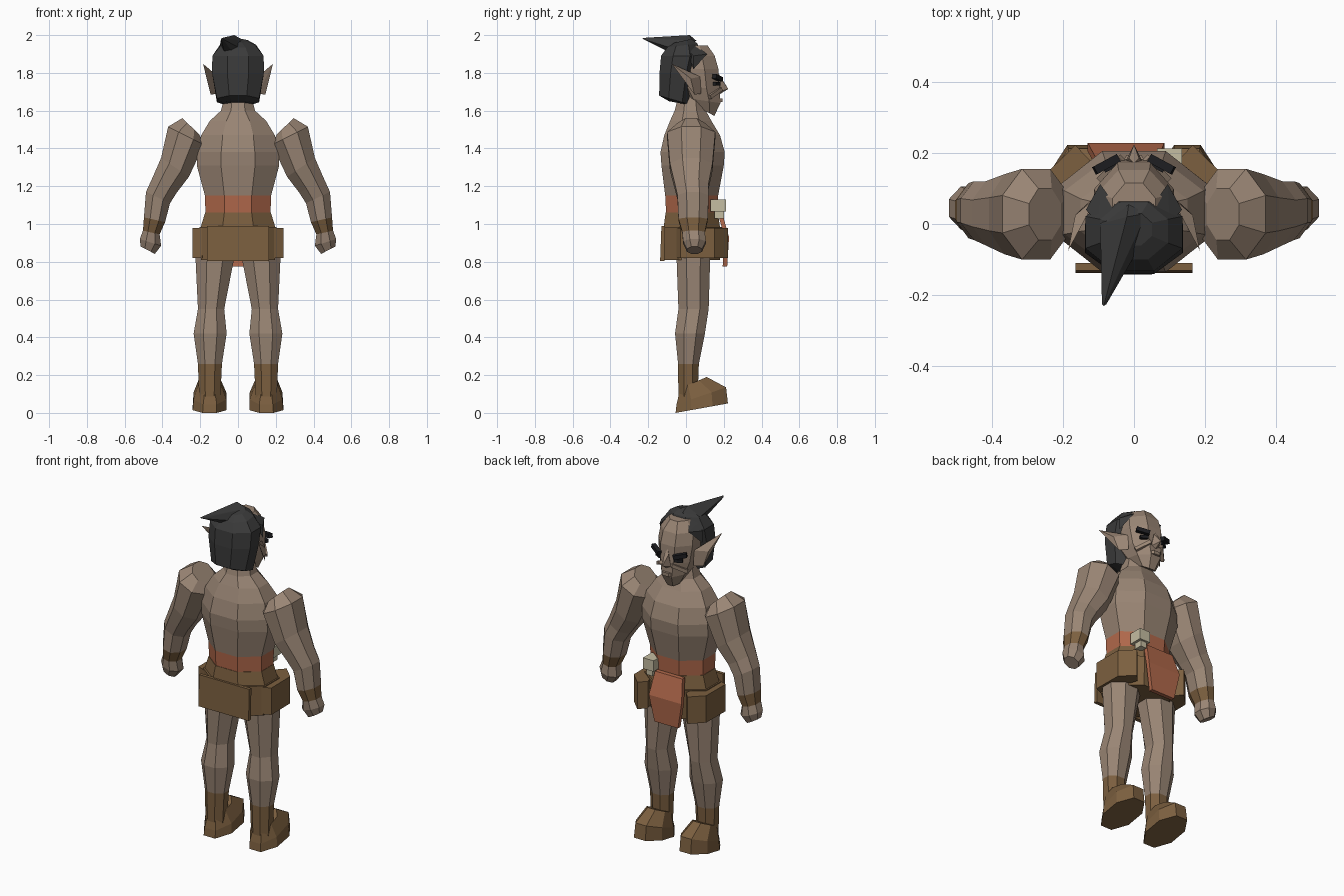
import bpy, bmesh, math
from mathutils import Vector

if "Cube" in bpy.data.objects:
    bpy.data.objects.remove(bpy.data.objects["Cube"], do_unlink=True)


def material(name, r, g, b):
    m = bpy.data.materials.new(name)
    m.use_nodes = True
    m.diffuse_color = (r, g, b, 1)
    bsdf = next(n for n in m.node_tree.nodes if n.type == 'BSDF_PRINCIPLED')
    bsdf.inputs["Base Color"].default_value = (r, g, b, 1)
    bsdf.inputs["Roughness"].default_value = 0.9
    return m


SKIN = material("skin", .32, .235, .175)
LEATHER = material("brown leather", .2, .115, .05)
CLOTH = material("rust cloth", .44, .14, .07)
HAIR = material("black hair", .042, .042, .042)
DARK = material("brow black", .012, .012, .014)
BONE = material("bone", .56, .51, .36)


def finish(name, bm, mats):
    bmesh.ops.recalc_face_normals(bm, faces=bm.faces)
    mesh = bpy.data.meshes.new(name)
    bm.to_mesh(mesh)
    bm.free()
    for m in mats:
        mesh.materials.append(m)
    ob = bpy.data.objects.new(name, mesh)
    bpy.context.collection.objects.link(ob)
    return ob


def loft(name, rings, mats, bands=None, side=1, sides=8):
    """Rings are (x0, z0, x1, z1, y0, y1, z tilt along y); bands pick each segment's material."""
    bm = bmesh.new()
    loops = []
    grow = 1 / math.cos(math.pi / sides)
    for x0, z0, x1, z1, y0, y1, tilt in rings:
        mid = Vector((x0 + x1, y0 + y1, z0 + z1)) / 2
        u = Vector((x1 - x0, 0, z1 - z0)) / 2 * grow
        v = Vector((0, y1 - y0, tilt)) / 2 * grow
        loop = []
        for i in range(sides):
            a = math.tau * (i + .5) / sides
            p = mid + u * math.cos(a) + v * math.sin(a)
            loop.append(bm.verts.new((p.x * side, p.y, p.z)))
        loops.append(loop)
    for k, (lo, hi) in enumerate(zip(loops, loops[1:])):
        for i in range(sides):
            j = (i + 1) % sides
            f = bm.faces.new((lo[i], lo[j], hi[j], hi[i]))
            f.material_index = bands[k] if bands else 0
    for loop, k in ((loops[0], 0), (loops[-1], -1)):
        bm.faces.new(loop).material_index = bands[k] if bands else 0
    return finish(name, bm, mats)


def level(rows):
    """Symmetric rings from (height, half width, y0, y1, tilt)."""
    return [(-w, z, w, z, y0, y1, t) for z, w, y0, y1, t in rows]


def hull(name, points, mat, side=1):
    bm = bmesh.new()
    for x, y, z in points:
        bm.verts.new((x * side, y, z))
    out = bmesh.ops.convex_hull(bm, input=bm.verts)
    junk = {g for g in out["geom_interior"] + out["geom_unused"] if isinstance(g, bmesh.types.BMVert)}
    bmesh.ops.delete(bm, geom=list(junk), context='VERTS')
    bmesh.ops.dissolve_limit(bm, angle_limit=.03, verts=bm.verts, edges=bm.edges)
    return finish(name, bm, [mat])


def bar(name, a, b, r, mat, side=1):
    """Square bar between two points."""
    a, b = Vector(a), Vector(b)
    d = (b - a).normalized()
    u = d.cross(Vector((0, 0, 1))).normalized() * r
    v = d.cross(u).normalized() * r
    return hull(name, [p + u * s + v * t for p in (a, b) for s in (-1, 1) for t in (-1, 1)], mat, side)


# Torso with cloth sash
loft("torso", level([
    (1.05, .172, -.105, .165, 0), (1.15, .175, -.11, .17, 0),
    (1.31, .218, -.13, .2, 0), (1.38, .215, -.135, .205, 0),
    (1.47, .195, -.115, .18, 0), (1.545, .15, -.085, .135, 0),
    (1.6, .09, -.06, .105, 0), (1.68, .07, -.04, .085, 0)]),
    [SKIN, CLOTH], [1, 0, 0, 0, 0, 0, 0])

# Leather skirt
loft("skirt", level([
    (.81, .195, -.135, .18, 0), (.985, .205, -.13, .19, 0),
    (.985, .197, -.118, .18, 0), (1.06, .174, -.108, .168, 0)]), [LEATHER])
hull("back_flap", [(x, y, z) for x in (-.165, .165)
                   for y, z in ((-.137, .805), (-.115, .805), (-.13, .99), (-.11, .99))], LEATHER)

# Front loincloth, bent at the belly
for label, rows in (("upper", ((.185, 1.06, -.11, .07), (.222, .93, -.13, .085))),
                    ("lower", ((.222, .93, -.13, .085), (.212, .775, -.1, .055)))):
    hull("loincloth_" + label, [(x, y + d, z) for y, z, x0, x1 in rows
                                for x in (x0, x1) for d in (-.018, .006)], CLOTH)

# Belt skull
hull("belt_skull", [(x, y, z) for x in (.065, .135) for y in (.13, .212) for z in (1.065, 1.13)], BONE)
hull("belt_skull_jaw", [(x, y, z) for x in (.08, .12) for y in (.15, .2) for z in (1.03, 1.07)], BONE)

# Head and neck
loft("head", level([
    (1.595, .045, .065, .15, -.045), (1.655, .078, -.02, .182, -.03),
    (1.72, .1, -.06, .178, 0), (1.82, .112, -.08, .172, 0),
    (1.89, .105, -.08, .152, 0), (1.945, .06, -.03, .115, 0)]), [SKIN])
hull("nose", [(0, .224, 1.715), (.024, .175, 1.7), (-.024, .175, 1.7),
              (0, .17, 1.8), (.014, .185, 1.77), (-.014, .185, 1.77), (0, .175, 1.685)], SKIN)
hull("mouth", [(x, y, z) for x, y in ((-.04, .165), (.04, .165), (-.02, .194), (.02, .194))
               for z in (1.645, 1.665)], SKIN)

# Hair cap with peaked front and swept-back crest
loft("hair", level([
    (1.64, .085, -.09, .02, -.02), (1.655, .112, -.142, .03, -.05),
    (1.8, .137, -.14, .06, 0), (1.89, .136, -.132, .085, 0),
    (1.945, .095, -.1, .06, .02), (1.97, .05, -.06, .03, .02)]), [HAIR])
hull("hair_crest", [(-.085, -.23, 1.985), (-.09, -.226, 1.978), (-.078, -.226, 1.978),
                    (-.095, .0, 1.95), (-.07, -.06, 1.9), (-.015, .055, 1.97), (-.02, .02, 2.0),
                    (.035, .03, 1.97), (.03, -.04, 1.92), (-.03, -.09, 1.91)], HAIR)

for side, label in ((1, "left_"), (-1, "right_")):
    # Face details
    hull(label + "hair_peak", [(.05, .05, 1.95), (.135, .04, 1.89), (.095, .112, 1.9),
                               (.135, .04, 1.82), (.1, .0, 1.93)], HAIR, side)
    hull(label + "ear", [(.105, .08, 1.69), (.105, .075, 1.78), (.145, .045, 1.685),
                         (.165, .025, 1.77), (.185, -.075, 1.848)], SKIN, side)
    bar(label + "eyebrow", (.045, .185, 1.765), (.11, .15, 1.782), .012, DARK, side)
    bar(label + "eye", (.045, .174, 1.742), (.085, .152, 1.742), .009, DARK, side)
    bar(label + "cheek_fold", (.035, .185, 1.715), (.095, .125, 1.672), .01, SKIN, side)

    # Arm with leather wristband
    loft(label + "arm", [
        (.205, 1.475, .295, 1.56, -.045, .1, 0), (.18, 1.42, .37, 1.515, -.1, .155, 0),
        (.26, 1.25, .407, 1.35, -.085, .14, 0), (.325, 1.165, .455, 1.24, -.06, .12, 0),
        (.36, 1.11, .487, 1.17, -.045, .12, 0), (.386, 1.01, .498, 1.035, -.04, .115, 0),
        (.415, .945, .503, .965, -.02, .1, 0), (.407, .885, .52, .92, -.015, .105, 0),
        (.44, .842, .515, .88, .005, .085, 0)],
        [SKIN, LEATHER], [0, 0, 0, 0, 0, 1, 0, 0], side)

    # Leg with boot shaft
    loft(label + "leg", [
        (.095, .05, .205, .05, -.04, .06, 0), (.085, .26, .212, .26, -.042, .068, 0),
        (.06, .42, .235, .42, -.058, .1, 0), (.073, .55, .212, .55, -.04, .12, 0),
        (.02, .82, .225, .82, -.05, .128, 0), (.015, .95, .19, .95, -.06, .13, 0)],
        [SKIN, LEATHER], [1, 0, 0, 0, 0], side)

    # Boot foot
    loft(label + "foot", [
        (.06, .025, .24, .025, -.055, .222, .05), (.062, .09, .235, .09, -.05, .212, .09),
        (.09, .16, .21, .16, -.03, .11, .06)], [LEATHER], None, side)

    # Corner flap of the skirt
    hull(label + "skirt_flap", [(x, y, z) for z in (.82, .98) for x, y in (
        (.125, .18), (.165, .222), (.238, .15), (.24, -.03), (.19, -.05))], LEATHER, side)
